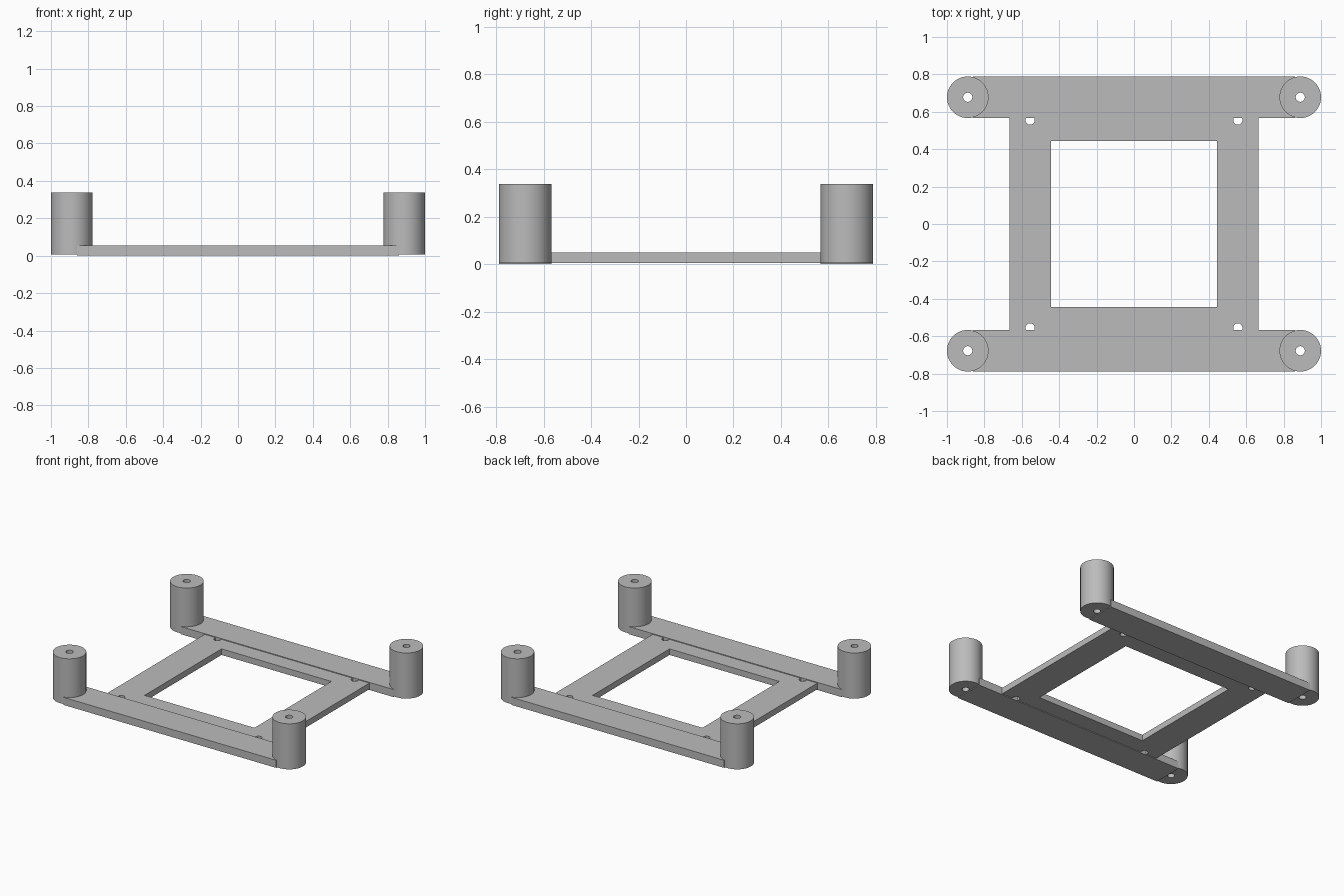
import bpy
import bmesh

if "Cube" in bpy.data.objects:
    bpy.data.objects.remove(bpy.data.objects["Cube"], do_unlink=True)

# Dimensions
MM = 1 / 45
POST_X, POST_Y = 40 * MM, 30.5 * MM
POST_R, HOLE_R = 5 * MM, 1.1 * MM
LIFT = 0.25 * MM            # posts and frame sit slightly above the bar undersides
CORNERS = [(sx, sy) for sx in (-1, 1) for sy in (-1, 1)]

grey = bpy.data.materials.new("plain_grey")
grey.use_nodes = True
COLOUR = (0.5, 0.5, 0.5, 1)
grey.diffuse_color = COLOUR
grey.node_tree.nodes["Principled BSDF"].inputs["Base Color"].default_value = COLOUR


def finish(name, bm):
    bmesh.ops.recalc_face_normals(bm, faces=bm.faces)
    mesh = bpy.data.meshes.new(name)
    bm.to_mesh(mesh)
    bm.free()
    mesh.materials.append(grey)
    obj = bpy.data.objects.new(name, mesh)
    bpy.context.collection.objects.link(obj)
    return obj


def box(name, x, y, half_x, half_y, z0, z1):
    bm = bmesh.new()
    bmesh.ops.create_cube(bm, size=1)
    bmesh.ops.scale(bm, vec=(2 * half_x, 2 * half_y, z1 - z0), verts=bm.verts)
    bmesh.ops.translate(bm, vec=(x, y, (z0 + z1) / 2), verts=bm.verts)
    return finish(name, bm)


def tube(name, x, y, outer, inner, z0, z1, sides=64):
    """Spin a rectangular wall section into a cylinder with a through hole."""
    bm = bmesh.new()
    section = [(inner, z0), (outer, z0), (outer, z1), (inner, z1)]
    verts = [bm.verts.new((x + r, y, z)) for r, z in section]
    edges = [bm.edges.new((verts[i], verts[(i + 1) % 4])) for i in range(4)]
    bmesh.ops.spin(bm, geom=verts + edges, cent=(x, y, 0), axis=(0, 0, 1),
                   angle=6.283185307, steps=sides)
    bmesh.ops.remove_doubles(bm, verts=bm.verts, dist=1e-5)
    return finish(name, bm)


def cut(target, cutter):
    mod = target.modifiers.new("cut", "BOOLEAN")
    mod.operation = "DIFFERENCE"
    mod.solver = "EXACT"
    mod.object = cutter
    bpy.context.view_layer.objects.active = target
    bpy.ops.object.modifier_apply(modifier=mod.name)
    bpy.data.objects.remove(cutter, do_unlink=True)


# Square frame with a window and four screw holes
frame = box("square_frame", 0, 0, 30 * MM, 30 * MM, LIFT, LIFT + 2 * MM)
cut(frame, box("window_cutter", 0, 0, 20 * MM, 20 * MM, -0.1, 0.2))
for sx, sy in CORNERS:
    bm = bmesh.new()
    bmesh.ops.create_cone(bm, cap_ends=True, segments=32, radius1=HOLE_R,
                          radius2=HOLE_R, depth=0.4)
    bmesh.ops.translate(bm, vec=(sx * 25 * MM, sy * 25 * MM, 0), verts=bm.verts)
    cut(frame, finish("screw_hole_cutter", bm))

# Cross bars along the front and back
for name, sy in (("front_bar", -1), ("back_bar", 1)):
    box(name, 0, sy * POST_Y, 38.75 * MM, POST_R, 0, 2.5 * MM)

# Hollow corner posts
posts = []
for sx, sy in CORNERS:
    name = ("front" if sy < 0 else "back") + ("_left" if sx > 0 else "_right") + "_post"
    posts.append(tube(name, sx * POST_X, sy * POST_Y, POST_R, HOLE_R,
                      LIFT, LIFT + 15 * MM))

# Smooth the round walls, keep the rims sharp
bpy.ops.object.select_all(action="DESELECT")
for obj in posts + [frame]:
    obj.select_set(True)
bpy.context.view_layer.objects.active = frame
bpy.ops.object.shade_smooth_by_angle()
